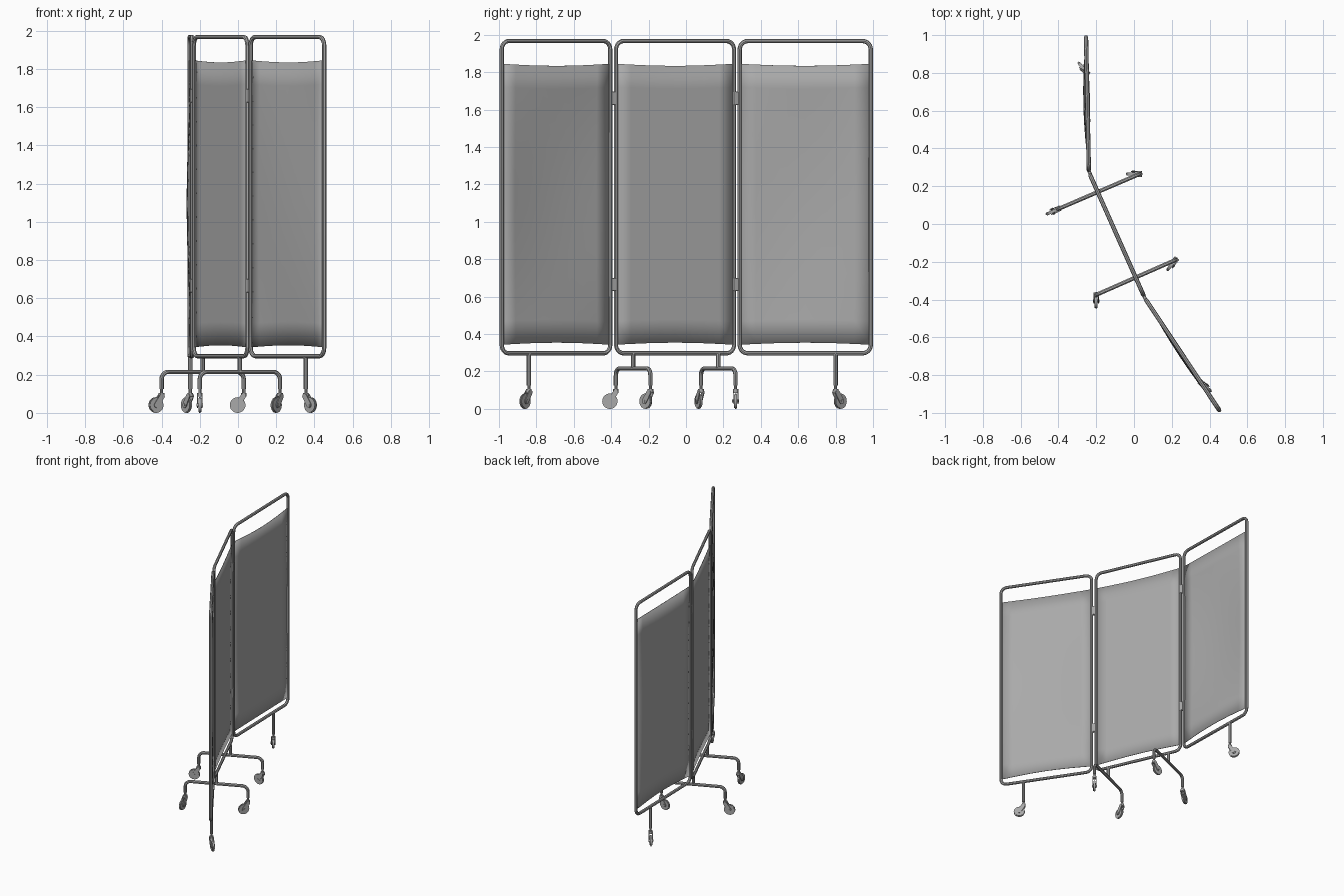
import bpy
import bmesh
from math import sin, cos, pi, radians, atan2
from mathutils import Vector, Matrix

if "Cube" in bpy.data.objects:
    bpy.data.objects.remove(bpy.data.objects["Cube"], do_unlink=True)

grey = bpy.data.materials.new("plain grey")
grey.use_nodes = True
grey.diffuse_color = (0.4, 0.4, 0.4, 1)
grey.node_tree.nodes["Principled BSDF"].inputs["Base Color"].default_value = (0.4, 0.4, 0.4, 1)

TUBE = 0.0115
BOTTOM, TOP = 0.297, 1.967


def finish(obj, smooth=True):
    obj.data.materials.append(grey)
    bpy.ops.object.select_all(action="DESELECT")
    obj.select_set(True)
    bpy.context.view_layer.objects.active = obj
    if smooth:
        bpy.ops.object.shade_smooth_by_angle(angle=radians(40))
    return obj


def from_bmesh(name, bm, smooth=True):
    bmesh.ops.recalc_face_normals(bm, faces=bm.faces)
    mesh = bpy.data.meshes.new(name)
    bm.to_mesh(mesh)
    bm.free()
    obj = bpy.data.objects.new(name, mesh)
    bpy.context.collection.objects.link(obj)
    return finish(obj, smooth)


def fillet(points, radius, closed, steps=6):
    """Round the corners of a path of right angles."""
    pts = [Vector(p) for p in points]
    out = []
    for i, p in enumerate(pts):
        if not closed and i in (0, len(pts) - 1):
            out.append(p)
            continue
        a = (pts[i - 1] - p).normalized() * radius
        b = (pts[(i + 1) % len(pts)] - p).normalized() * radius
        for k in range(steps + 1):
            t = k / steps * pi / 2
            out.append(p + a * (1 - sin(t)) + b * (1 - cos(t)))
    return out


def tube(name, points, radius=TUBE, closed=False):
    curve = bpy.data.curves.new(name, "CURVE")
    curve.dimensions = "3D"
    curve.bevel_depth = radius
    curve.bevel_resolution = 2
    curve.use_fill_caps = not closed
    spline = curve.splines.new("POLY")
    spline.points.add(len(points) - 1)
    for sp, p in zip(spline.points, points):
        sp.co = (*p, 1)
    spline.use_cyclic_u = closed
    obj = bpy.data.objects.new(name, curve)
    bpy.context.collection.objects.link(obj)
    bpy.ops.object.select_all(action="DESELECT")
    obj.select_set(True)
    bpy.context.view_layer.objects.active = obj
    bpy.ops.object.convert(target="MESH")
    return finish(bpy.context.view_layer.objects.active)


def panel(name, start, end, bulge):
    """Tube frame with a sagging cloth stretched inside it."""
    a, b = Vector((*start, 0)), Vector((*end, 0))
    low, high = Vector((0, 0, BOTTOM)), Vector((0, 0, TOP))
    tube(name + "_frame", fillet([a + low, b + low, b + high, a + high], 0.045, True), closed=True)
    d = (b - a).normalized()
    normal = Vector((d.y, -d.x, 0))
    bm = bmesh.new()
    nu, nv = 8, 12
    rows = []
    for j in range(nv + 1):
        v = j / nv
        row = []
        for i in range(nu + 1):
            u = i / nu
            sag = 0.011 * sin(pi * u)
            z0, z1 = 0.343 + sag, 1.845 - sag
            p = a.lerp(b, u) + normal * bulge * sin(pi * u) * (1.6 * sin(pi * v) - 0.6)
            p.z = z0 + (z1 - z0) * v
            row.append(bm.verts.new(p))
        rows.append(row)
    for r0, r1 in zip(rows, rows[1:]):
        for i in range(nu):
            bm.faces.new((r0[i], r0[i + 1], r1[i + 1], r1[i]))
    cloth = from_bmesh(name + "_cloth", bm)
    solid = cloth.modifiers.new("thickness", "SOLIDIFY")
    solid.thickness = 0.004
    solid.offset = 0


def cylinder(bm, radius, depth, matrix, sides=24):
    bmesh.ops.create_cone(bm, cap_ends=True, segments=sides, radius1=radius,
                          radius2=radius, depth=depth, matrix=matrix)


def caster(name, x, y, heading):
    """Stem, fork and wheel, trailing towards the heading (dx, dy)."""
    place = Matrix.Translation((x, y, 0)) @ Matrix.Rotation(atan2(heading[1], heading[0]), 4, "Z")
    across = Matrix.Rotation(pi / 2, 4, "X")
    hub = Vector((0.032, 0, 0.041))
    neck = Vector((0.002, 0, 0.088))

    wheel = bmesh.new()
    cylinder(wheel, 0.041, 0.016, place @ Matrix.Translation(hub) @ across, 28)
    rims = [e for e in wheel.edges if sum(len(f.verts) > 4 for f in e.link_faces) == 1]
    bmesh.ops.bevel(wheel, geom=rims, offset=0.004, segments=2, affect="EDGES")
    cylinder(wheel, 0.008, 0.036, place @ Matrix.Translation(hub) @ across, 12)
    from_bmesh(name + "_wheel", wheel)

    # Fork cheeks are rounded bars between neck and hub
    fork = bmesh.new()
    slope = atan2(neck.z - hub.z, neck.x - hub.x)
    for side in (-1, 1):
        loop = []
        for centre, first, r in ((neck, -pi / 2, 0.014), (hub, pi / 2, 0.015)):
            for k in range(7):
                t = slope + first + pi * k / 6
                loop.append(centre + Vector((cos(t) * r, side * 0.010, sin(t) * r)))
        face = fork.faces.new([fork.verts.new(place @ p) for p in loop])
        grown = bmesh.ops.extrude_face_region(fork, geom=[face])
        shift = place.to_3x3() @ Vector((0, side * 0.005, 0))
        bmesh.ops.translate(fork, vec=shift,
                            verts=[g for g in grown["geom"] if isinstance(g, bmesh.types.BMVert)])
    cylinder(fork, 0.015, 0.020, place @ Matrix.Translation((0, 0, 0.095)), 16)
    from_bmesh(name + "_fork", fork)
    tube(name + "_stem", [(x, y, 0.09), (x, y, 0.14)], 0.008)


# Three folding panels
panel("back_panel", (-0.254, 0.988), (-0.239, 0.287), 0.020)
panel("middle_panel", (-0.231, 0.257), (0.049, -0.374), 0.0)
panel("front_panel", (0.066, -0.405), (0.451, -0.985), 0.016)

# Hinges wrap the neighbouring uprights
for name, x, y in (("back", -0.235, 0.272), ("front", 0.057, -0.39)):
    for level, z in (("lower", 0.665), ("upper", 1.66)):
        bm = bmesh.new()
        turn = Matrix.Rotation(atan2(-0.9, 0.4), 4, "Z")
        bmesh.ops.create_cube(bm, size=1, matrix=Matrix.Translation((x, y, z)) @ turn
                              @ Matrix.Diagonal((0.048, 0.018, 0.072, 1)))
        bmesh.ops.bevel(bm, geom=bm.edges[:], offset=0.003, segments=1, affect="EDGES")
        from_bmesh(name + "_" + level + "_hinge", bm, False)

# Single legs under the outer panels
for name, x, y, heading in (("back_leg", -0.25, 0.80, (-0.6, 0.75)),
                            ("front_leg", 0.355, -0.84, (0.75, -0.65))):
    tube(name, [(x, y, 0.125), (x, y, BOTTOM)])
    caster(name, x, y, heading)

# Cross feet under the middle panel
feet = (("back_foot", (-0.40, 0.08), (0.03, 0.265), (-0.9, -0.4), (-1, 0)),
        ("front_foot", (-0.20, -0.375), (0.22, -0.19), (0, -1), (-0.6, -0.75)))
for name, right, left, head_right, head_left in feet:
    path = [(*right, 0.125), (*right, 0.215), (*left, 0.215), (*left, 0.125)]
    tube(name, fillet(path, 0.04, False))
    mid = (Vector(right) + Vector(left)) / 2
    tube(name + "_post", [(*mid, 0.215), (*mid, BOTTOM)])
    caster(name + "_right", *right, head_right)
    caster(name + "_left", *left, head_left)
